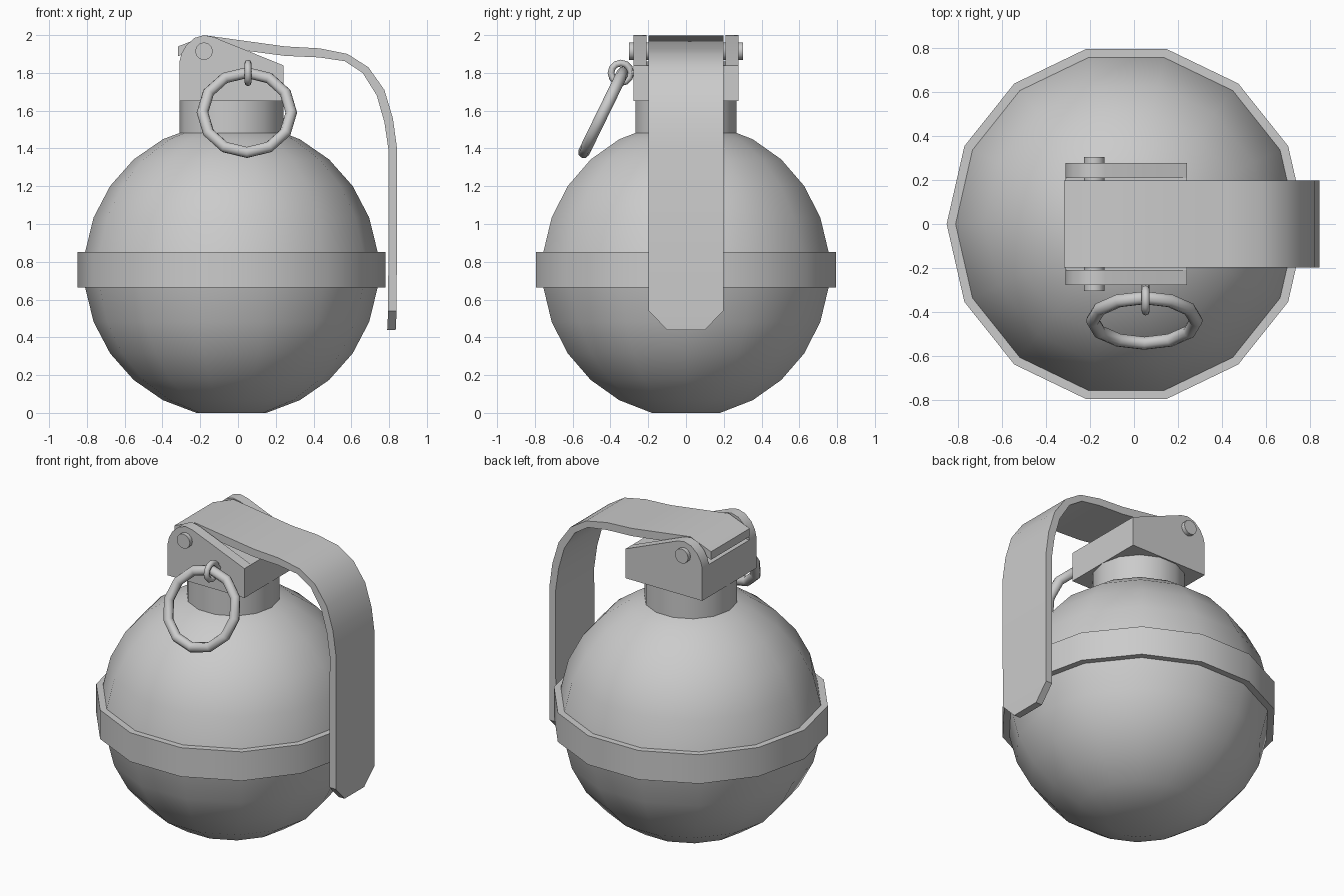
import bpy, bmesh, math
from mathutils import Matrix, Vector

if "Cube" in bpy.data.objects:
    bpy.data.objects.remove(bpy.data.objects["Cube"])

CX = -0.035   # axis of the body
SEG = 14


def finish(bm, name, angle=35):
    bmesh.ops.remove_doubles(bm, verts=bm.verts, dist=1e-5)
    bmesh.ops.recalc_face_normals(bm, faces=bm.faces)
    me = bpy.data.meshes.new(name)
    bm.to_mesh(me)
    bm.free()
    ob = bpy.data.objects.new(name, me)
    bpy.context.collection.objects.link(ob)
    bpy.ops.object.select_all(action='DESELECT')
    ob.select_set(True)
    bpy.context.view_layer.objects.active = ob
    bpy.ops.object.shade_smooth_by_angle(angle=math.radians(angle))
    return ob


def lathe(name, profile):
    """Revolve (radius, z) points about the body axis and cap both ends."""
    bm = bmesh.new()
    rings = []
    for r, z in profile:
        rings.append([bm.verts.new((CX + r * math.cos(2 * math.pi * i / SEG),
                                    r * math.sin(2 * math.pi * i / SEG), z))
                      for i in range(SEG)])
    for a, b in zip(rings, rings[1:]):
        for i in range(SEG):
            j = (i + 1) % SEG
            bm.faces.new((a[i], a[j], b[j], b[i]))
    bm.faces.new(rings[0])
    bm.faces.new(rings[-1])
    return finish(bm, name)


def add_prism(bm, pts, y0, y1):
    """Extrude an (x, z) outline from y0 to y1."""
    f = bm.faces.new([bm.verts.new((x, y0, z)) for x, z in pts])
    ext = bmesh.ops.extrude_face_region(bm, geom=[f])
    vs = [v for v in ext['geom'] if isinstance(v, bmesh.types.BMVert)]
    bmesh.ops.translate(bm, verts=vs, vec=(0, y1 - y0, 0))


def rod(name, x, z, r, y0, y1, sides=12):
    bm = bmesh.new()
    add_prism(bm, [(x + r * math.cos(2 * math.pi * i / sides),
                    z + r * math.sin(2 * math.pi * i / sides))
                   for i in range(sides)], y0, y1)
    return finish(bm, name)


def torus(name, center, u, v, major, minor, n, m):
    """Ring lying in the plane spanned by u and v."""
    u, v = Vector(u).normalized(), Vector(v).normalized()
    w = u.cross(v)
    bm = bmesh.new()
    rings = []
    for i in range(n):
        a = 2 * math.pi * i / n
        d = u * math.cos(a) + v * math.sin(a)
        rings.append([bm.verts.new(Vector(center) + d * (major + minor * math.cos(2 * math.pi * k / m))
                                   + w * minor * math.sin(2 * math.pi * k / m))
                      for k in range(m)])
    for i in range(n):
        a, b = rings[i], rings[(i + 1) % n]
        for k in range(m):
            j = (k + 1) % m
            bm.faces.new((a[k], b[k], b[j], a[j]))
    return finish(bm, name, 60)


# spherical body with a raised equatorial band
R, CZ, BAND = 0.78, 0.758, 0.815
angles = [math.radians(180 / 13 * (k + 0.5)) for k in range(6)]
upper = [(R * math.cos(a), R * math.sin(a)) for a in angles]
half = [(BAND, upper[0][1])] + upper
profile = [(r, CZ - z) for r, z in reversed(half)] + [(r, CZ + z) for r, z in half]
lathe("body", profile)

# neck
lathe("neck", [(0.275, 1.44), (0.275, 1.66)])

# head: solid block between two rounded cheek plates
bm = bmesh.new()
cheek = [(-0.31, 1.65), (0.24, 1.65), (0.24, 1.84), (-0.13, 1.99), (-0.18, 2.0),
         (-0.23, 1.985), (-0.275, 1.945), (-0.3, 1.9), (-0.31, 1.86)]
core = [(-0.31, 1.65), (0.24, 1.65), (0.24, 1.84), (-0.31, 1.86)]
add_prism(bm, cheek, -0.277, -0.208)
add_prism(bm, cheek, 0.208, 0.277)
add_prism(bm, core, -0.208, 0.208)
finish(bm, "head")

# hinge pin
rod("hinge_pin", -0.18, 1.915, 0.047, -0.303, 0.303)

# lever: bent strip with a clipped tip
outer = [(-0.318, 1.94), (-0.17, 1.998), (0.25, 1.94), (0.43, 1.93), (0.58, 1.9),
         (0.69, 1.83), (0.775, 1.71), (0.82, 1.56), (0.842, 1.4), (0.84, 0.54), (0.835, 0.44)]
inner = [(-0.318, 1.888), (-0.17, 1.945), (0.25, 1.89), (0.43, 1.882), (0.565, 1.862),
         (0.66, 1.8), (0.735, 1.68), (0.775, 1.54), (0.797, 1.39), (0.795, 0.54), (0.79, 0.44)]
bm = bmesh.new()
sections = []
for k, ((ox, oz), (ix, iz)) in enumerate(zip(outer, inner)):
    w = 0.1 if k == len(outer) - 1 else 0.198
    sections.append([bm.verts.new(p) for p in
                     ((ox, -w, oz), (ox, w, oz), (ix, w, iz), (ix, -w, iz))])
for a, b in zip(sections, sections[1:]):
    for i in range(4):
        j = (i + 1) % 4
        bm.faces.new((a[i], a[j], b[j], b[i]))
bm.faces.new(sections[0])
bm.faces.new(sections[-1])
finish(bm, "lever")

# safety pin: short stem, eye and hanging pull ring
rod("pin_stem", 0.053, 1.8, 0.018, -0.3, -0.2, 8)
torus("pin_eye", (0.053, -0.345, 1.8), (0, 1, 0), (0, 0, 1), 0.052, 0.018, 12, 8)
torus("pull_ring", (0.047, -0.438, 1.59), (1, 0, 0), (0, 0.21, 0.43), 0.235, 0.031, 12, 8)
